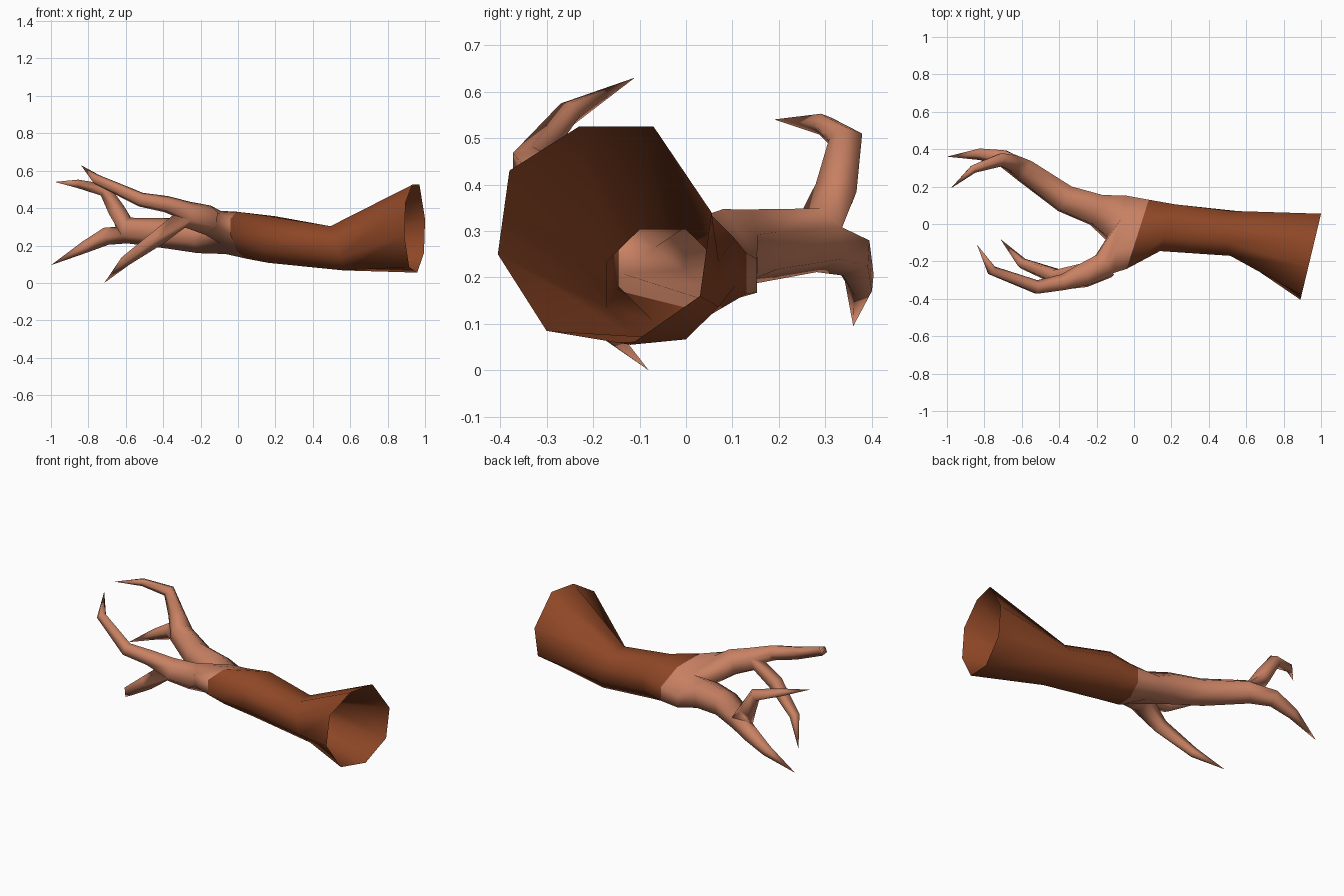
import bpy, bmesh, math
from mathutils import Vector as V

if "Cube" in bpy.data.objects:
    bpy.data.objects.remove(bpy.data.objects["Cube"])


def material(name, rgb):
    m = bpy.data.materials.new(name)
    m.diffuse_color = (*rgb, 1)
    m.use_nodes = True
    m.node_tree.nodes["Principled BSDF"].inputs["Base Color"].default_value = m.diffuse_color
    return m


def ellipse(c, ry, rz, xs=0.0, xz=0.0, tilt=0.0):
    """Eight-point section around x; xs/xz lean it, tilt shears z along y."""
    pts = []
    for i in range(8):
        a = math.radians(22.5 + 45 * i)
        y, z = ry * math.cos(a), rz * math.sin(a)
        z += tilt * y
        pts.append(V((c[0] + xs * y + xz * z, c[1] + y, c[2] + z)))
    return pts


def centroid(loop):
    return sum((v.co for v in loop), V()) / len(loop)


def bridge(bm, a, b):
    n = len(a)
    for i in range(n):
        bm.faces.new((a[i], a[(i + 1) % n], b[(i + 1) % n], b[i]))


def add_ring(bm, loop, pts):
    new = [bm.verts.new(p) for p in pts]
    if loop:
        bridge(bm, loop, new)
    return new


def branch(bm, loop, path, tip=None):
    """Extend a loop through (centre, radius) stations, ending in a point if given."""
    n = len(loop)
    for k, (c, r) in enumerate(path):
        c, c0 = V(c), centroid(loop)
        d = (c - c0).normalized()
        after = path[k + 1][0] if k + 1 < len(path) else tip
        side = d
        if after:
            side = (d + (V(after) - c).normalized()).normalized()
        e1 = d.orthogonal().normalized()
        e2 = d.cross(e1)
        ang = [math.atan2((v.co - c0).dot(e2), (v.co - c0).dot(e1)) for v in loop]
        turn = sum((ang[(i + 1) % n] - ang[i] + math.pi) % math.tau - math.pi for i in range(n))
        step = math.copysign(math.tau / n, turn)
        off = math.atan2(sum(math.sin(a - step * i) for i, a in enumerate(ang)),
                         sum(math.cos(a - step * i) for i, a in enumerate(ang)))
        rot = d.rotation_difference(side)
        pts = []
        for i in range(n):
            a = off + step * i
            pts.append(c + rot @ (e1 * math.cos(a) + e2 * math.sin(a)) * r * 1.08)
        loop = add_ring(bm, loop, pts)
    if tip:
        t = bm.verts.new(tip)
        for i in range(n):
            bm.faces.new((loop[i], loop[(i + 1) % n], t))
    return loop


def split(bm, loop, toward, mid):
    """Fork a loop in two; the first result lies on the side of 'toward'."""
    n, h = len(loop), len(loop) // 2
    d = V(toward)
    k = min(range(h), key=lambda i: abs((loop[i].co - loop[i + h].co).dot(d)))
    m = bm.verts.new(mid)
    one = [loop[(k + i) % n] for i in range(h + 1)] + [m]
    two = [loop[(k + h + i) % n] for i in range(h + 1)] + [m]
    if centroid(one).dot(d) < centroid(two).dot(d):
        one, two = two, one
    return one, two


def finish(bm, name, mat):
    me = bpy.data.meshes.new(name)
    bm.to_mesh(me)
    bm.free()
    me.materials.append(mat)
    ob = bpy.data.objects.new(name, me)
    bpy.context.collection.objects.link(ob)
    bpy.ops.object.select_all(action='DESELECT')
    ob.select_set(True)
    bpy.context.view_layer.objects.active = ob
    bpy.ops.object.shade_smooth_by_angle(angle=math.radians(95))


brown = material("sleeve brown", (0.27, 0.062, 0.019))
skin = material("skin", (0.58, 0.22, 0.125))

wrist = ellipse((0.02, -0.055, 0.255), 0.20, 0.115, xs=0.32, tilt=-0.25)

# Sleeve: open flared cuff narrowing to the wrist
cuff = [(0.055, .34), (-.07, .525), (-.23, .525), (-.38, .43),
        (-.405, .25), (-.30, .085), (-.12, .055), (.03, .16)]
bm = bmesh.new()
loop = add_ring(bm, None, [V((0.987 + 0.24 * y, y, z)) for y, z in cuff])
for pts in (ellipse((0.53, -0.05, 0.185), 0.13, 0.128, xz=-0.3),
            ellipse((0.18, -0.02, 0.232), 0.135, 0.135, xs=0.33), wrist):
    loop = add_ring(bm, loop, pts)
finish(bm, "sleeve", brown)

# Hand: palm forks into two limbs, each forking into two claws
bm = bmesh.new()
loop = add_ring(bm, None, wrist)
loop = add_ring(bm, loop, ellipse((-0.08, -0.055, 0.27), 0.225, 0.095, xs=0.15, tilt=-0.32))
back, front = split(bm, loop, (0, 1, -0.32), (-0.14, -0.065, 0.265))

# Rear limb and its upper and lower claws
back = branch(bm, back, [((-0.20, 0.075, 0.253), 0.088), ((-0.37, 0.135, 0.265), 0.076),
                         ((-0.585, 0.285, 0.28), 0.064)])
up, low = split(bm, back, (0, 0, 1), (-0.655, 0.315, 0.30))
branch(bm, up, [((-0.65, 0.325, 0.385), 0.045), ((-0.715, 0.345, 0.495), 0.035),
                ((-0.86, 0.295, 0.53), 0.022)], (-0.98, 0.19, 0.54))
branch(bm, low, [((-0.70, 0.355, 0.25), 0.046), ((-0.82, 0.375, 0.19), 0.031)],
       (-1.0, 0.36, 0.095))

# Front limb and its upper and lower claws
front = branch(bm, front, [((-0.16, -0.225, 0.335), 0.075), ((-0.27, -0.275, 0.365), 0.066)])
up, low = split(bm, front, (0, 0, 1), (-0.35, -0.285, 0.36))
branch(bm, up, [((-0.38, -0.315, 0.42), 0.043), ((-0.52, -0.34, 0.445), 0.037),
                ((-0.76, -0.25, 0.555), 0.026)], (-0.84, -0.11, 0.63))
branch(bm, low, [((-0.42, -0.28, 0.25), 0.042), ((-0.60, -0.21, 0.12), 0.028)],
       (-0.715, -0.08, 0.0))
finish(bm, "hand", skin)
